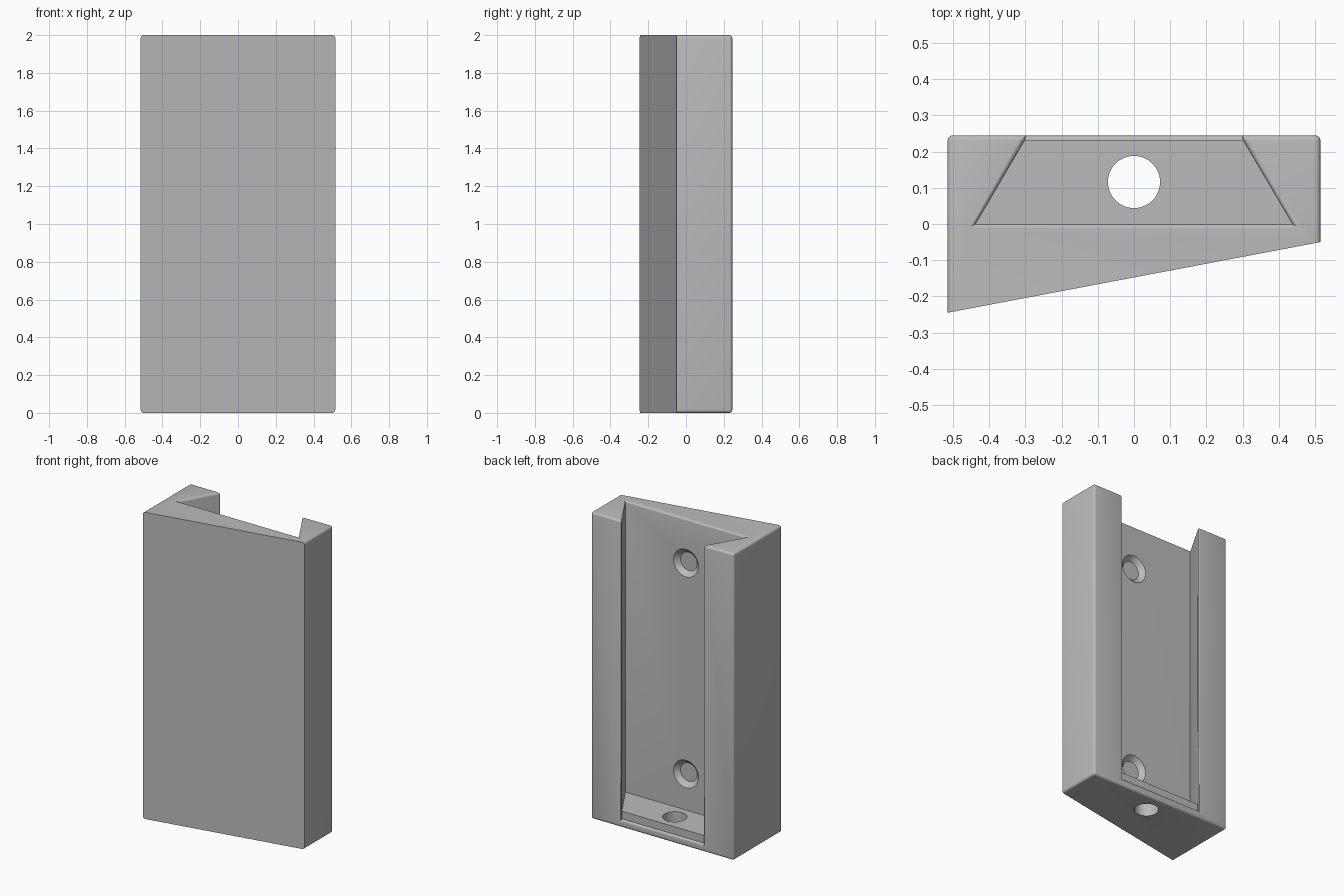
import bpy
import bmesh
from math import pi, radians
from mathutils import Matrix

old = bpy.data.objects.get("Cube")
if old:
    bpy.data.objects.remove(old, do_unlink=True)

GREY = (0.5, 0.5, 0.5, 1)
grey = bpy.data.materials.new("plain grey")
grey.use_nodes = True
grey.diffuse_color = GREY
grey.node_tree.nodes["Principled BSDF"].inputs["Base Color"].default_value = GREY

HALF, BACK = 0.515, 0.245      # half width, back plane
LEFT_FRONT, RIGHT_FRONT = -0.05, -0.245
LIP = 0.23                     # back of the floor block
FILLET = 0.015


def finish(bm, name):
    bmesh.ops.recalc_face_normals(bm, faces=bm.faces)
    mesh = bpy.data.meshes.new(name)
    bm.to_mesh(mesh)
    bm.free()
    obj = bpy.data.objects.new(name, mesh)
    bpy.context.collection.objects.link(obj)
    mesh.materials.append(grey)
    return obj


def prism(name, plan, z0, z1):
    bm = bmesh.new()
    face = bm.faces.new([bm.verts.new((x, y, z0)) for x, y in plan])
    top = bmesh.ops.extrude_face_region(bm, geom=[face])["geom"]
    bmesh.ops.translate(bm, vec=(0, 0, z1 - z0),
                        verts=[v for v in top if isinstance(v, bmesh.types.BMVert)])
    return finish(bm, name)


def cone(name, r1, r2, depth, matrix):
    bm = bmesh.new()
    bmesh.ops.create_cone(bm, cap_ends=True, segments=48, radius1=r1, radius2=r2,
                          depth=depth, matrix=matrix)
    return finish(bm, name)


def cut(obj, cutter):
    cutter.hide_render = True
    cutter.hide_set(True)
    mod = obj.modifiers.new("cut", "BOOLEAN")
    mod.operation, mod.solver, mod.object = "DIFFERENCE", "EXACT", cutter
    bpy.context.view_layer.objects.active = obj
    bpy.ops.object.modifier_apply(modifier=mod.name)


def dovetail(y):
    # half width of the slot at a given depth
    return 0.437 - 0.587 * y


def slot_plan(y):
    return [(-dovetail(0), 0), (dovetail(0), 0), (dovetail(y), y), (-dovetail(y), y)]


# wedge-shaped body with a dovetail slot open at the top and back
body = prism("bracket_body", [(-HALF, RIGHT_FRONT), (HALF, LEFT_FRONT),
                              (HALF, BACK), (-HALF, BACK)], 0, 2)
slot = prism("slot_cutter", slot_plan(0.3), 0.05, 2.2)
cut(body, slot)

# round every outer edge except those around the sloping front
bm = bmesh.new()
bm.from_mesh(body.data)
bmesh.ops.remove_doubles(bm, verts=bm.verts, dist=0.0001)
slope = (LEFT_FRONT - RIGHT_FRONT) / (2 * HALF)


def on_front(v):
    return abs(v.co.y - RIGHT_FRONT - slope * (v.co.x + HALF)) < 0.001


edges = [e for e in bm.edges
         if len(e.link_faces) == 2 and e.calc_face_angle_signed() > 0.1
         and not all(on_front(v) for v in e.verts)]
bmesh.ops.bevel(bm, geom=edges, offset=FILLET, offset_type="OFFSET", segments=4,
                profile=0.5, affect="EDGES", clamp_overlap=True)
bm.to_mesh(body.data)
bm.free()

# floor block at the bottom of the slot
floor = prism("slot_floor", slot_plan(LIP), 0.05, 0.1)

# drain hole straight through the floor
drain = cone("drain_cutter", 0.072, 0.072, 0.6, Matrix.Translation((0, 0.116, 0)))
for part in (body, floor):
    cut(part, drain)

# two shallow countersunk recesses in the slot wall
for z in (0.335, 1.71):
    turn = Matrix.Translation((0, 0, z)) @ Matrix.Rotation(pi / 2, 4, "X")
    cut(body, cone("recess_cutter", 0.12, 0.06, 0.06, turn))

for part in (body, floor):
    bpy.ops.object.select_all(action="DESELECT")
    part.select_set(True)
    bpy.context.view_layer.objects.active = part
    bpy.ops.object.shade_smooth_by_angle(angle=radians(30))
